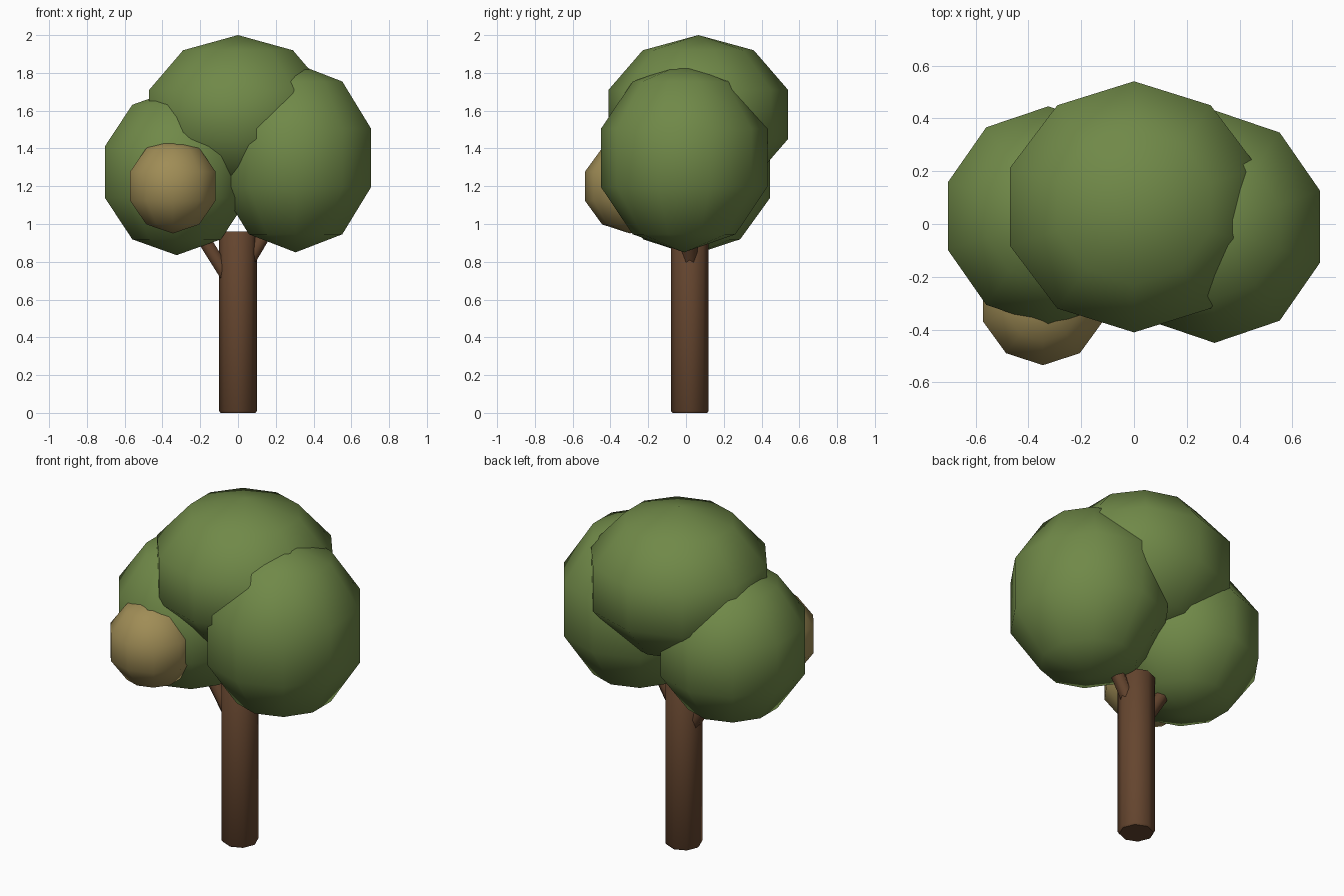
import bpy, bmesh, math
from mathutils import Vector

if "Cube" in bpy.data.objects:
    bpy.data.objects.remove(bpy.data.objects["Cube"])


def material(name, color):
    m = bpy.data.materials.new(name)
    m.diffuse_color = (*color, 1)
    m.use_nodes = True
    m.node_tree.nodes["Principled BSDF"].inputs["Base Color"].default_value = m.diffuse_color
    return m


GREEN = material("leaf green", (0.162, 0.25, 0.065))
TAN = material("dry leaf tan", (0.35, 0.265, 0.093))
BROWN = material("bark brown", (0.13, 0.06, 0.028))


def finish(name, bm, mat, angle):
    bmesh.ops.recalc_face_normals(bm, faces=bm.faces)
    me = bpy.data.meshes.new(name)
    bm.to_mesh(me)
    bm.free()
    me.materials.append(mat)
    ob = bpy.data.objects.new(name, me)
    bpy.context.collection.objects.link(ob)
    bpy.ops.object.select_all(action='DESELECT')
    ob.select_set(True)
    bpy.context.view_layer.objects.active = ob
    bpy.ops.object.shade_smooth_by_angle(angle=math.radians(angle))
    return ob


def blob(name, center, radii, mat):
    # low-poly ellipsoid, vertices on the +y and -y axis
    bm = bmesh.new()
    bmesh.ops.create_uvsphere(bm, u_segments=10, v_segments=5, radius=1)
    for v in bm.verts:
        v.co = Vector(c + r * p for c, r, p in zip(center, radii, v.co))
    return finish(name, bm, mat, 80)


def tube(name, start, end, profile, sides, mat, angle):
    # profile: (distance along axis, radius)
    start, end = Vector(start), Vector(end)
    rot = (end - start).to_track_quat('Z', 'Y')
    bm = bmesh.new()
    rings = []
    for d, r in profile:
        rings.append([bm.verts.new(start + rot @ Vector((
            r * math.cos(math.tau * i / sides),
            r * math.sin(math.tau * i / sides), d))) for i in range(sides)])
    for a, b in zip(rings, rings[1:]):
        for i in range(sides):
            j = (i + 1) % sides
            bm.faces.new((a[i], a[j], b[j], b[i]))
    bm.faces.new(rings[0][::-1])
    bm.faces.new(rings[-1])
    return finish(name, bm, mat, angle)


# Foliage
blob("top_foliage", (0, 0.065, 1.58), (0.52, 0.50, 0.42), GREEN)
blob("right_foliage", (0.305, -0.01, 1.35), (0.442, 0.463, 0.50), GREEN)
blob("left_foliage", (-0.325, 0.03, 1.275), (0.42, 0.437, 0.44), GREEN)
blob("dry_foliage", (-0.345, -0.297, 1.20), (0.25, 0.25, 0.25), TAN)

# Trunk with slightly bevelled ends
tube("trunk", (0, 0.02, 0), (0, 0.02, 0.96),
     [(0, 0.092), (0.01, 0.1), (0.95, 0.1), (0.96, 0.092)], 8, BROWN, 50)

# Branches
for name, a, b in (("left_branch", (-0.05, 0.02, 0.71), (-0.27, 0.02, 1.06)),
                   ("right_branch", (0.06, 0.02, 0.81), (0.25, 0.02, 1.13))):
    length = (Vector(b) - Vector(a)).length
    tube(name, a, b, [(0, 0.04), (length, 0.04)], 6, BROWN, 65)
